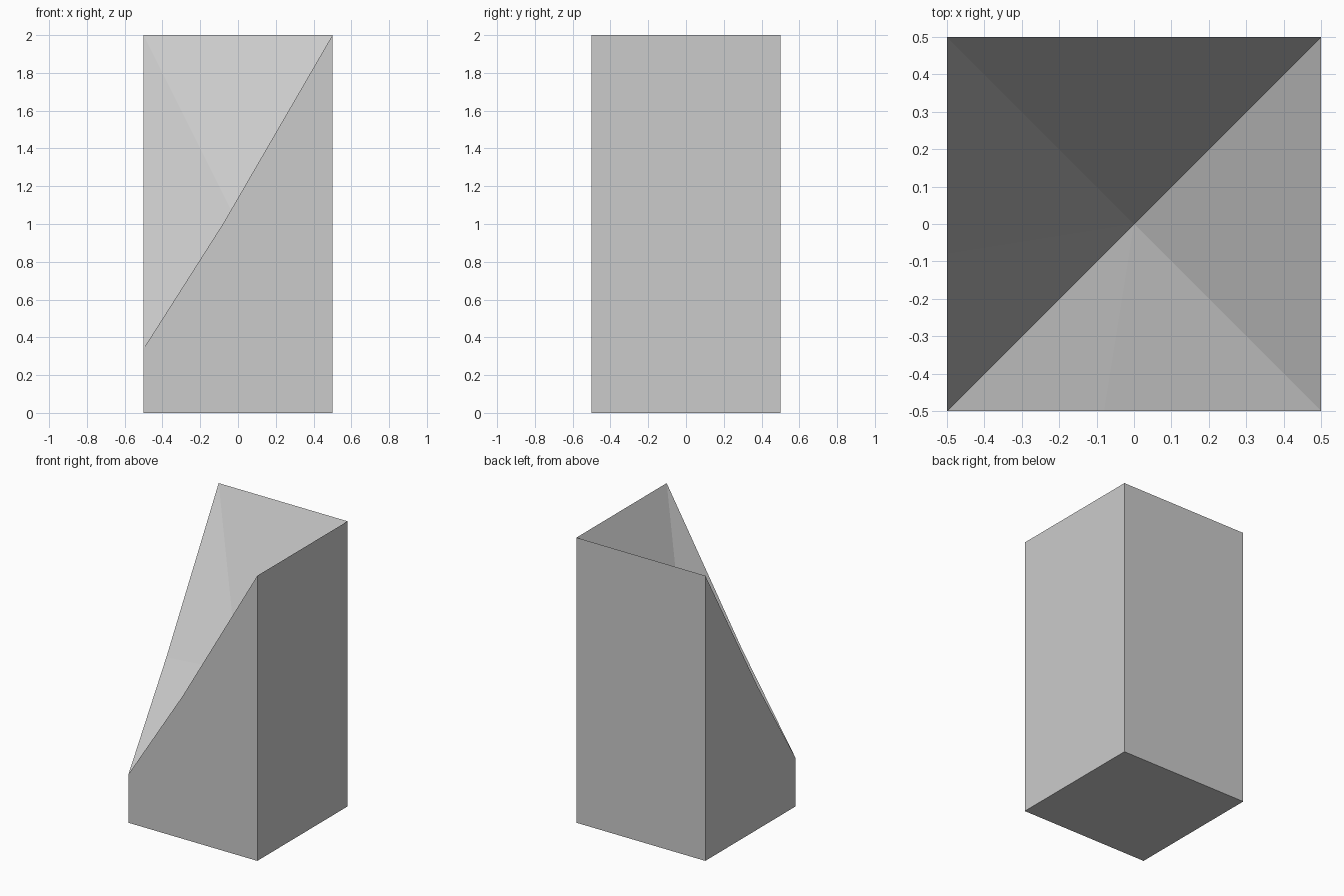
import bpy, bmesh

if "Cube" in bpy.data.objects:
    bpy.data.objects.remove(bpy.data.objects["Cube"])

H = 0.5          # half width of the square footprint
K = -0.08        # where the sloping rim bends on the front and left sides

bm = bmesh.new()

# square base and the rim that runs around the top
base = [bm.verts.new((x, y, 0)) for x, y in ((-H, -H), (H, -H), (H, H), (-H, H))]
rim = [bm.verts.new(p) for p in (
    (-H, -H, 0.34),              # low corner
    (K, -H, 1.0),                # bend on the front side
    (H, -H, 2), (H, H, 2), (-H, H, 2),   # three tall corners
    (-H, K, 1.0))]               # bend on the left side
b0, b1, b2, b3 = base
low, bend_f, c1, c2, c3, bend_l = rim

# bottom and four walls
bm.faces.new(base[::-1])
bm.faces.new((b0, b1, c1, bend_f, low))
bm.faces.new((b1, b2, c2, c1))
bm.faces.new((b2, b3, c3, c2))
bm.faces.new((b3, b0, low, bend_l, c3))

# hollow sloping top: a fan of facets down to the centre
centre = bm.verts.new((0, 0, 1.0))
for a, b in zip(rim, rim[1:] + rim[:1]):
    bm.faces.new((centre, a, b))

bmesh.ops.recalc_face_normals(bm, faces=bm.faces)
mesh = bpy.data.meshes.new("valley_cut_block")
bm.to_mesh(mesh)
bm.free()
bpy.context.collection.objects.link(bpy.data.objects.new("valley_cut_block", mesh))
